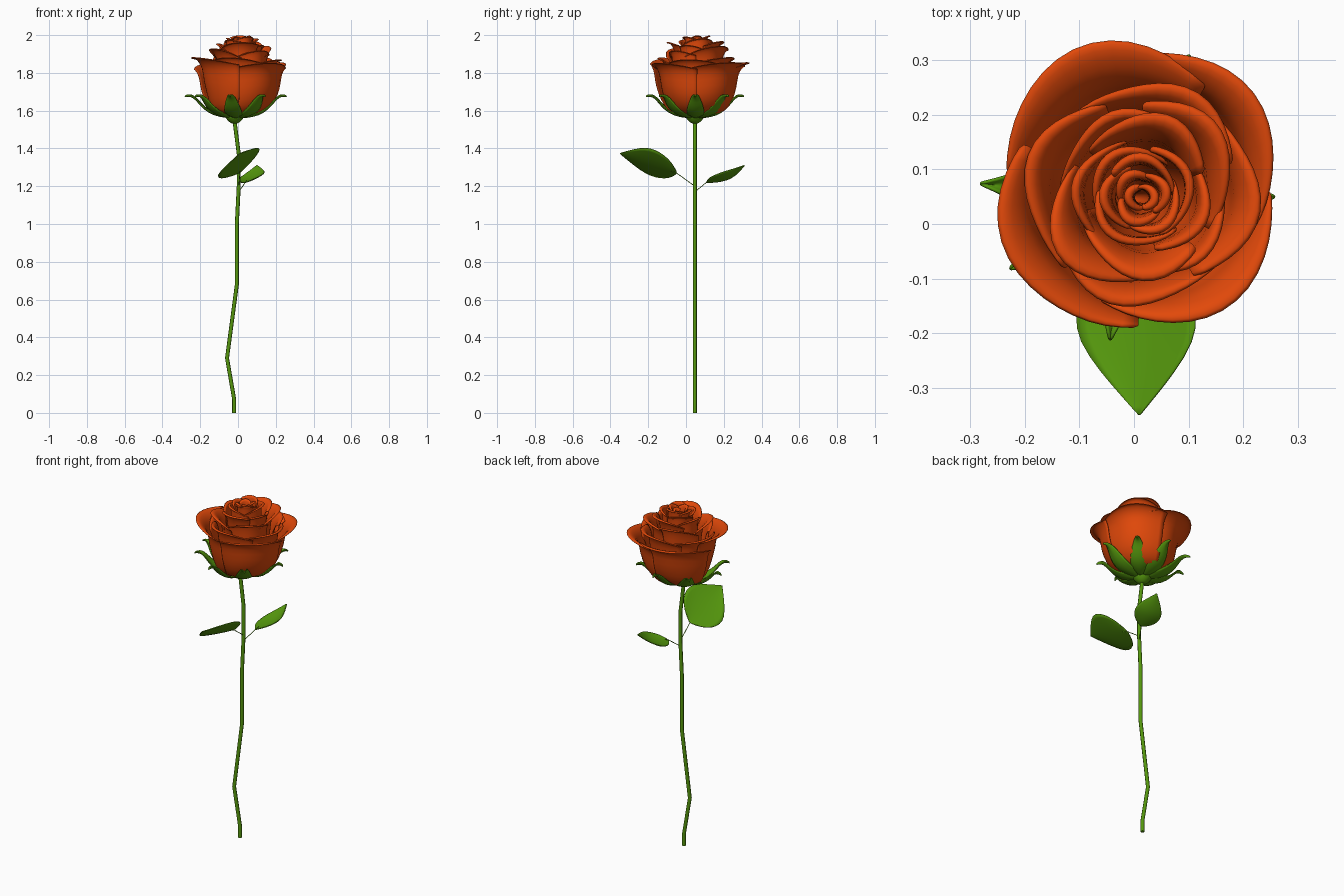
import bpy, math, random
from mathutils import Vector

if "Cube" in bpy.data.objects:
    bpy.data.objects.remove(bpy.data.objects["Cube"])

random.seed(4)


def material(name, rgb):
    m = bpy.data.materials.new(name)
    m.diffuse_color = (*rgb, 1)
    m.use_nodes = True
    m.node_tree.nodes["Principled BSDF"].inputs["Base Color"].default_value = m.diffuse_color
    return m


PETAL = material("orange red petal", (0.76, 0.066, 0.003))
GREEN = material("leaf green", (0.09, 0.31, 0.004))


def make_object(name, verts, faces, mat, thick=0, subsurf=1):
    me = bpy.data.meshes.new(name)
    me.from_pydata(verts, [], faces)
    me.materials.append(mat)
    ob = bpy.data.objects.new(name, me)
    bpy.context.collection.objects.link(ob)
    me.polygons.foreach_set("use_smooth", [True] * len(me.polygons))
    if subsurf:
        s = ob.modifiers.new("smooth", 'SUBSURF')
        s.levels = s.render_levels = subsurf
    if thick:
        ob.modifiers.new("thickness", 'SOLIDIFY').thickness = thick
    return ob


def sheet(name, fn, nu, nv, mat, thick=0.003):
    """Grid surface: fn(u in -1..1, v index)."""
    verts = [fn(-1 + 2 * i / nu, j) for j in range(nv) for i in range(nu + 1)]
    w = nu + 1
    faces = [(j * w + i, j * w + i + 1, (j + 1) * w + i + 1, (j + 1) * w + i)
             for j in range(nv - 1) for i in range(nu)]
    return make_object(name, verts, faces, mat, thick)


def tube(name, pts, radius, mat):
    cu = bpy.data.curves.new(name, 'CURVE')
    cu.dimensions = '3D'
    cu.bevel_depth = radius
    cu.bevel_resolution = 2
    cu.use_fill_caps = True
    sp = cu.splines.new('POLY')
    sp.points.add(len(pts) - 1)
    for p, co in zip(sp.points, pts):
        p.co = (*co, 1)
    cu.materials.append(mat)
    ob = bpy.data.objects.new(name, cu)
    bpy.context.collection.objects.link(ob)
    bpy.ops.object.select_all(action='DESELECT')
    ob.select_set(True)
    bpy.context.view_layer.objects.active = ob
    bpy.ops.object.convert(target='MESH')


# Stem
Y = 0.047
stem = [(-0.02, 0), (-0.02, 0.07), (-0.058, 0.29), (-0.006, 0.68), (-0.006, 1.0),
        (0.004, 1.2), (0.004, 1.37), (-0.02, 1.56)]
tube("stem", [(x, Y, z) for x, z in stem], 0.0105, GREEN)

# Receptacle: lathed bulb under the bloom
prof = [(0.008, 1.53), (0.03, 1.538), (0.048, 1.56), (0.06, 1.58), (0.02, 1.6)]
N = 14
rv = [(-0.018 + r * math.cos(2 * math.pi * i / N), Y + r * math.sin(2 * math.pi * i / N), z)
      for r, z in prof for i in range(N)]
rf = [(j * N + i, j * N + (i + 1) % N, (j + 1) * N + (i + 1) % N, (j + 1) * N + i)
      for j in range(len(prof) - 1) for i in range(N)]
rf += [tuple(reversed(range(N))), tuple(range((len(prof) - 1) * N, len(prof) * N))]
make_object("receptacle", rv, rf, GREEN)

# Petals: cup profile (radius factor, height fraction) with a flared rim
CUP = [(0.1, 0), (0.48, 0), (0.72, 0.09), (0.89, 0.3), (1.0, 0.58), (1.03, 0.82)]


def petal(name, angle, half, R, rim, top, z0=1.575, drop=0.04, cx=0.012, cy=0.055,
          peak=0.0, wave=0.0):
    def fn(u, j):
        s = (u - peak) / (1 + abs(peak))
        mid = 1 - abs(s) ** 1.8
        if j < len(CUP):
            r, h = CUP[j][0] * R, CUP[j][1]
        else:
            edge = R * 1.03 + (rim - R * 1.03) * (0.35 + 0.65 * mid)
            r, h = ((R * 1.03 + edge) / 2, 0.94) if j == 6 else \
                   (edge, 1.0) if j == 7 else (edge + 0.012 * mid, 0.98)
        r *= 1 + 0.06 * u
        if j > 3:                            # crinkled upper edge
            r *= 1 + wave * math.cos(4.5 * (u - peak))
        z = z0 + h * (top - drop * (1 - mid) - z0)
        a = math.radians(angle + half * u)
        k = min(1, (z - z0) / 0.08)          # base sits over the stem
        return (-0.012 * (1 - k) + cx * k + r * math.cos(a), cy + r * math.sin(a), z)
    sheet(name, fn, 8, len(CUP) + 3, PETAL)


outer = [(115, 56, 0.2, 0.28, 1.858), (35, 52, 0.205, 0.262, 1.858),
         (-55, 56, 0.2, 0.248, 1.855), (213, 56, 0.2, 0.26, 1.885)]
for i, p in enumerate(outer):
    petal(f"outer_petal_{i + 1}", *p, peak=(-0.1, 0.15, 0.05, -0.3)[i], wave=0.02)

# Inner rings: count, start angle, half width, body radius, rim radius, top, edge drop
rings = [(4, 80, 56, 0.16, 0.2, 1.885, 0.04), (4, 35, 58, 0.126, 0.146, 1.935, 0.06),
         (4, 80, 60, 0.1, 0.118, 1.96, 0.05), (3, 10, 72, 0.078, 0.086, 1.985, 0.04),
         (3, 70, 70, 0.055, 0.062, 2.0, 0.03), (3, 20, 70, 0.034, 0.042, 2.0, 0.03),
         (2, 20, 95, 0.016, 0.02, 1.98, 0.02)]
for k, (n, start, half, R, rim, top, drop) in enumerate(rings):
    for i in range(n):
        curl = 0.022 if k in (1, 2) and i % 2 == 0 else 0
        petal(f"inner_petal_{k + 1}_{i + 1}", start + 360 * i / n + random.uniform(-10, 10), half,
              R * random.uniform(0.97, 1.03), rim * random.uniform(0.96, 1.04) + curl,
              top - random.uniform(0, 0.015) * (i > 0) + curl * 0.5, z0=1.58 + 0.008 * k,
              drop=drop, cx=0.014, cy=0.055 - 0.001 * k,
              peak=random.uniform(-0.3, 0.3), wave=0.04)

# Sepals: pointed strips curling outward; rows are (radius, height, half width)
SEPAL = [(0.02, 1.558, 0.02), (0.085, 1.563, 0.044), (0.145, 1.585, 0.048), (0.187, 1.625, 0.037),
         (0.212, 1.658, 0.024), (0.238, 1.676, 0.013), (0.265, 1.67, 0.004)]
for i, deg in enumerate([134, 175, 211, 262, 308, 0, 45, 88]):
    a = math.radians(deg)
    reach = (1.0, 1.04, 0.97, 1.0, 0.92, 1.0, 0.94, 0.97)[i]

    def fn(u, j, a=a, reach=reach):
        r, z, w = SEPAL[j]
        r *= reach
        z += 0.012 * u * u
        return (-0.007 + r * math.cos(a) - u * w * math.sin(a),
                0.05 + r * math.sin(a) + u * w * math.cos(a), z)
    sheet(f"sepal_{i + 1}", fn, 4, len(SEPAL), GREEN, 0.005)


# Leaves: rows are (fraction along, half width factor)
LEAF = [(0, 0.08), (0.08, 0.5), (0.22, 0.88), (0.4, 1.04), (0.56, 0.98), (0.75, 0.62),
        (0.9, 0.26), (1.0, 0.02)]


def leaf(name, base, tip, side, bulge, root):
    base, tip, side = Vector(base), Vector(tip), Vector(side)
    up = side.cross(tip - base).normalized()
    up *= 1 if up.z > 0 else -1

    def fn(u, j):
        t, w = LEAF[j]
        return base.lerp(tip, t) + side * (u * w) + \
            up * (bulge * math.sin(math.pi * t) + 0.014 * u * u * w)
    sheet(name, fn, 6, len(LEAF), GREEN, 0.004)
    tube(name + "_stalk", [root, base, base.lerp(tip, 0.1)], 0.002, GREEN)


leaf("large_leaf", (0.01, -0.05, 1.27), (0.01, -0.35, 1.372), (0.108, 0, 0.07), -0.004,
     (0.004, Y, 1.2))
leaf("small_leaf", (0.04, 0.11, 1.222), (0.1, 0.308, 1.312), (0.066, -0.022, 0.016), -0.024,
     (0.004, Y, 1.17))
